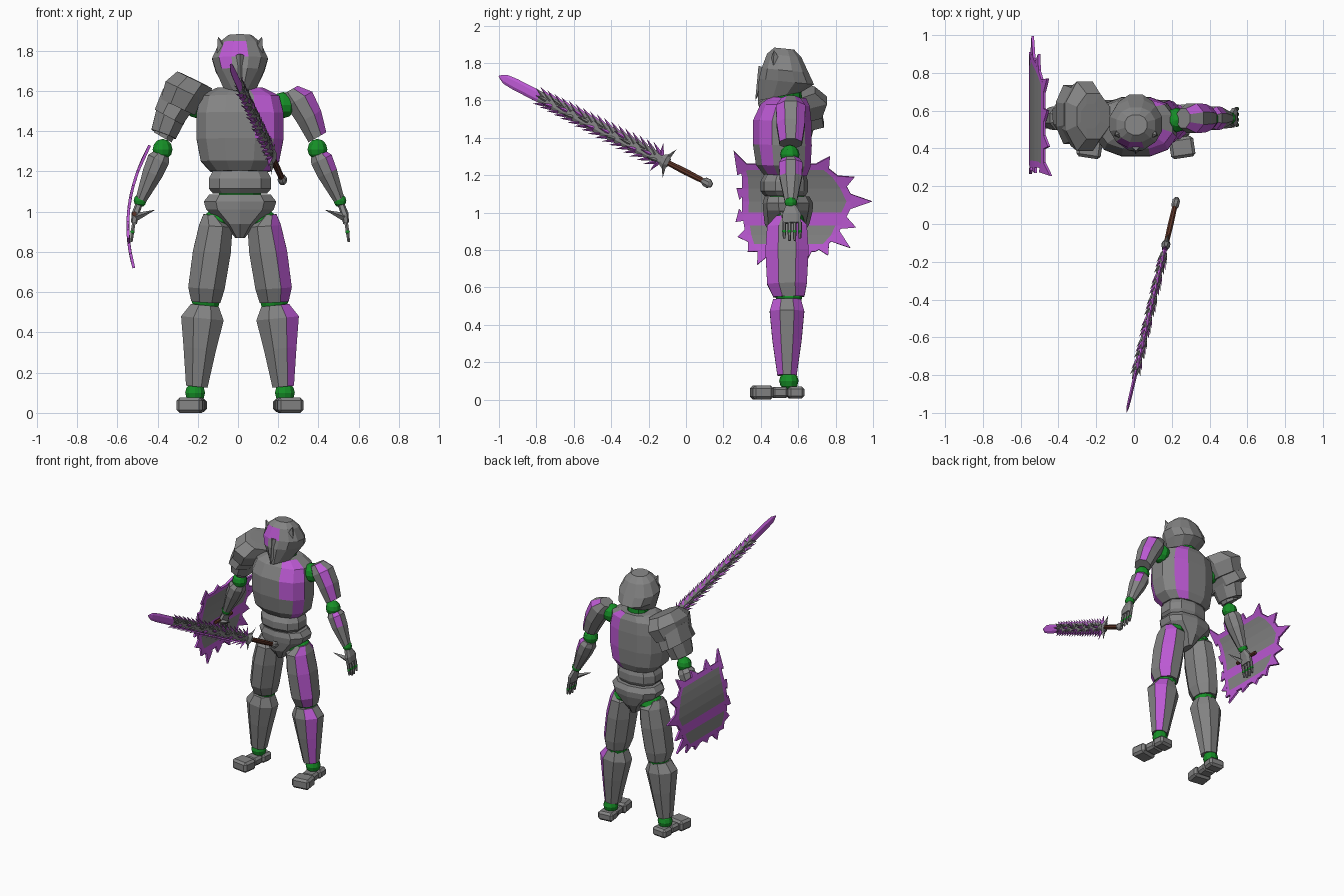
import bpy, bmesh
from math import cos, sin, radians, pi
from mathutils import Vector, Matrix

if "Cube" in bpy.data.objects:
    bpy.data.objects.remove(bpy.data.objects["Cube"])


def material(name, rgb):
    m = bpy.data.materials.new(name)
    m.use_nodes = True
    m.diffuse_color = (*rgb, 1)
    m.node_tree.nodes["Principled BSDF"].inputs["Base Color"].default_value = (*rgb, 1)
    return m


GRAY = material("steel gray", (0.23, 0.23, 0.23))
PURPLE = material("orchid purple", (0.5, 0.1, 0.65))
GREEN = material("joint green", (0.008, 0.28, 0.02))
BROWN = material("grip brown", (0.11, 0.035, 0.02))


def finish(name, bm, mats):
    bmesh.ops.recalc_face_normals(bm, faces=bm.faces)
    me = bpy.data.meshes.new(name)
    bm.to_mesh(me)
    bm.free()
    for m in mats:
        me.materials.append(m)
    ob = bpy.data.objects.new(name, me)
    bpy.context.collection.objects.link(ob)
    return ob


def loft(name, rings, mats=(GRAY,), n=8, hint=(0, 1, 0), power=1, rule=None):
    """Skin rings (x, y, z, width radius, depth radius); rule picks accent faces."""
    bm = bmesh.new()
    t = (Vector(rings[-1][:3]) - Vector(rings[0][:3])).normalized()
    v = Vector(hint)
    v = (v - t * v.dot(t)).normalized()
    u = v.cross(t)
    soft = lambda c: abs(c) ** power * (1 if c > 0 else -1)
    loops = []
    for x, y, z, ru, rv in rings:
        angles = [2 * pi * (k + 0.5) / n for k in range(n)]
        loops.append([bm.verts.new(Vector((x, y, z)) + u * ru * soft(cos(a)) + v * rv * soft(sin(a)))
                      for a in angles])
    for a, b in zip(loops, loops[1:]):
        for k in range(n):
            j = (k + 1) % n
            f = bm.faces.new((a[k], a[j], b[j], b[k]))
            angle = (360 * (k + 1) / n + 180) % 360 - 180
            if rule and rule(round(angle), f.calc_center_median().z):
                f.material_index = 1
    bm.faces.new(loops[0])
    bm.faces.new(loops[-1])
    return finish(name, bm, mats)


def ball(name, centre, r, stretch=(1, 1, 1)):
    bm = bmesh.new()
    bmesh.ops.create_uvsphere(bm, u_segments=10, v_segments=6, radius=r)
    bmesh.ops.transform(bm, verts=bm.verts, matrix=Matrix.Translation(centre) @ Matrix.Diagonal((*stretch, 1)))
    return finish(name, bm, (GREEN,))


def block(name, centre, size, turn=0):
    bm = bmesh.new()
    bmesh.ops.create_cube(bm, size=1)
    bmesh.ops.transform(bm, verts=bm.verts, matrix=Matrix.Translation(centre)
                        @ Matrix.Rotation(turn, 4, "Z") @ Matrix.Diagonal((*size, 1)))
    bmesh.ops.bevel(bm, geom=bm.edges[:], offset=0.015, segments=1, affect="EDGES")
    return finish(name, bm, (GRAY,))


def spikes(name, items, mats=(GRAY,)):
    """Four-sided thorns given as (base, tip, radius, material index)."""
    bm = bmesh.new()
    for base, tip, r, index in items:
        base, tip = Vector(base), Vector(tip)
        d = tip - base
        m = Matrix.Translation((base + tip) / 2) @ d.to_track_quat("Z", "Y").to_matrix().to_4x4()
        before = set(bm.faces)
        bmesh.ops.create_cone(bm, cap_ends=True, segments=4, radius1=r, radius2=0, depth=d.length, matrix=m)
        for f in set(bm.faces) - before:
            f.material_index = index
    return finish(name, bm, mats)


MID = 0.01
stripe = lambda a, z: abs(a) == 45
TWO = (GRAY, PURPLE)

# Head: hooded helmet whose rim drops toward the chin
head = loft("helmet", [(MID, .50, 1.63, .085, .12), (MID, .537, 1.70, .125, .153), (MID, .53, 1.76, .143, .13),
                       (MID, .525, 1.84, .105, .095), (MID, .525, 1.877, .06, .055)], TWO, 12, power=.9,
            rule=lambda a, z: a == -120 and 1.7 < z < 1.85 or a == -90 and 1.78 < z < 1.85)
for vert in head.data.vertices:
    if vert.co.z < 1.66:
        vert.co.z += (vert.co.y - .53) * .3
        vert.co.x = MID + (vert.co.x - MID) * (.55 if vert.co.y < .43 else 1)
spikes("helmet_ears", [((MID + s * .085, .48, 1.80), (MID + s * .11, .47, 1.87), .035, 0) for s in (1, -1)])
spikes("helmet_muzzle", [((MID, .43, 1.77), (MID, .37, 1.60), .045, 0)])
loft("neck", [(MID, .55, 1.55, .08, .075), (MID, .55, 1.68, .07, .065)], (GREEN,), 10)

# Torso, waist and hips
loft("chest_armor", [(MID, .53, 1.20, .15, .12), (MID, .52, 1.25, .20, .15), (MID, .515, 1.36, .222, .162),
                     (MID, .515, 1.49, .222, .16), (MID, .53, 1.575, .20, .135), (MID, .545, 1.615, .12, .10)],
     TWO, 12, power=.8, rule=lambda a, z: a in (-30, 60) or a == -60 and z > 1.35)
loft("abdomen", [(MID, .54, 1.03, .11, .09), (MID, .54, 1.23, .11, .09)], (GREEN,), 10)
loft("waist_plate", [(MID, .53, 1.09, .14, .11), (MID, .525, 1.115, .162, .128), (MID, .525, 1.165, .162, .128),
                     (MID, .53, 1.205, .14, .11)], n=10, power=.85)
loft("hip_armor", [(MID, .54, .87, .025, .08), (MID, .54, .94, .085, .12), (MID, .545, 1.01, .175, .132),
                   (MID, .545, 1.05, .188, .135), (MID, .54, 1.085, .16, .12)], n=10, power=.85)

for s, side in ((1, "left"), (-1, "right")):
    X = lambda d: MID + s * d
    mats, rule = (TWO, stripe) if s > 0 else ((GRAY,), None)

    # Leg
    ball(side + "_hip_joint", (X(.105), .55, .95), .085, (1, 1, .8))
    loft(side + "_thigh", [(X(.17), .55, .55, .078, .09), (X(.167), .54, .62, .098, .115),
                           (X(.14), .54, .80, .102, .125), (X(.12), .54, .93, .09, .115),
                           (X(.145), .54, .985, .04, .06)], mats, rule=rule)
    ball(side + "_knee_joint", (X(.17), .55, .55), .072)
    loft(side + "_shin", [(X(.215), .54, .13, .058, .056), (X(.2), .54, .32, .088, .085),
                          (X(.187), .54, .47, .115, .10), (X(.175), .54, .535, .075, .08)], mats, rule=rule)
    ball(side + "_ankle_joint", (X(.223), .55, .10), .052)
    block(side + "_heel", (X(.225), .585, .038), (.115, .09, .065), s * .1)
    block(side + "_midfoot", (X(.232), .50, .038), (.10, .09, .06), s * .12)
    block(side + "_toe", (X(.245), .405, .038), (.13, .11, .075), s * .15)

    # Arm
    ball(side + "_shoulder_joint", (X(.215), .55, 1.53), .065)
    loft(side + "_upper_arm", [(X(.385), .56, 1.37, .055, .065), (X(.345), .56, 1.47, .072, .082),
                               (X(.295), .56, 1.56, .08, .085), (X(.25), .56, 1.605, .045, .055)], mats, rule=rule)
    ball(side + "_elbow_joint", (X(.385), .555, 1.31), .052)
    loft(side + "_forearm", [(X(.492), .56, 1.06, .03, .035), (X(.435), .56, 1.19, .055, .065),
                             (X(.405), .56, 1.26, .06, .068), (X(.39), .56, 1.285, .045, .05)], mats,
         rule=(lambda a, z: abs(a) == 45 and z > 1.15) if s > 0 else None)
    ball(side + "_wrist_joint", (X(.497), .56, 1.055), .033)

    # Hand
    loft(side + "_palm", [(X(.527), .565, .945, .016, .05), (X(.52), .565, .99, .02, .052),
                          (X(.503), .56, 1.035, .018, .03)], power=.7)
    for k in range(4):
        y = .525 + k * .028
        drop = .012 if k in (0, 3) else 0
        loft(f"{side}_finger_{k + 1}", [(X(.54), y, .85 + drop, .007, .007), (X(.535), y, .90, .010, .010),
                                        (X(.527), y, .95, .010, .010)], n=6)
        ball(f"{side}_knuckle_{k + 1}", (X(.535), y, .90), .0115)
    spikes(side + "_thumb", [((X(.515), .53, .975), (X(.42), .50, 1.01), .02, 0)])

# Oversized layered right pauldron
loft("pauldron_collar", [(-.30, .57, 1.52, .10, .17), (-.26, .57, 1.60, .12, .20), (-.215, .57, 1.655, .105, .13),
                         (-.23, .57, 1.665, .06, .07)], hint=(0, 1, 0))
loft("pauldron_middle", [(-.345, .58, 1.47, .085, .17), (-.29, .58, 1.57, .10, .15)])
loft("pauldron_lower", [(-.37, .57, 1.385, .07, .10), (-.33, .575, 1.49, .085, .125)])

# Shield: a plate bowed outward, with stripes and thorns on its rim
bow = lambda y, z: Vector((-.548 + .68 * (z - .93) ** 2, y, z))
rows = [(.79, .37, .69), (.83, .34, .76), (.88, .32, .81), (.93, .31, .835), (1.0, .30, .87), (1.06, .30, .90),
        (1.13, .30, .865), (1.19, .30, .82), (1.23, .29, .77), (1.26, .28, .74)]
cuts = [0, .06, .2, .4, .6, .8, .93, 1]
bm = bmesh.new()
grid = [[bm.verts.new(bow(a + (b - a) * c, z)) for c in cuts] for z, a, b in rows]
for i in range(len(rows) - 1):
    for k in range(len(cuts) - 1):
        f = bm.faces.new((grid[i][k], grid[i][k + 1], grid[i + 1][k + 1], grid[i + 1][k]))
        f.material_index = int(k in (0, 6) or i in (0, 3, 8))
thorns = [(.31, 1.22, .255, 1.33), (.31, 1.10, .27, 1.13), (.31, .99, .265, .95), (.33, .88, .275, .87),
          (.36, .82, .33, .79), (.42, .80, .38, .72), (.53, .80, .51, .75), (.64, .80, .65, .75),
          (.73, .83, .76, .77), (.79, .88, .88, .81), (.835, .95, .91, .92), (.88, 1.06, .995, 1.06),
          (.83, 1.16, .90, 1.19), (.73, 1.24, .77, 1.30), (.58, 1.25, .60, 1.30), (.43, 1.25, .41, 1.31)]
for y, z, ty, tz in thorns:
    d = Vector((ty - y, tz - z)).normalized() * .04
    f = bm.faces.new([bm.verts.new(bow(*p)) for p in ((y - d.y, z + d.x), (y + d.y, z - d.x), (ty, tz))])
    f.material_index = 1
shield = finish("shield", bm, TWO)
solid = shield.modifiers.new("thickness", "SOLIDIFY")
solid.thickness, solid.offset = .014, 0
loft("shield_handle", [(-.515, .47, .99, .013, .013), (-.515, .66, .99, .013, .013)], (BROWN,), 6, hint=(0, 0, 1))

# Sword, built along its own x axis and then placed
start, end = Vector((.225, .13, 1.15)), Vector((-.04, -1.0, 1.73))
length = (end - start).length
d = (end - start).normalized()
u = Vector((0, 0, 1)).cross(d).normalized()
frame = Matrix((d, u, d.cross(u))).transposed().to_4x4()
frame.translation = start
along = lambda pts: [(x, 0, 0, a, b) for x, a, b in pts]
up = (0, 0, 1)
sword = [
    loft("sword_pommel", along([(-.01, .01, .012), (.01, .022, .027), (.035, .022, .025), (.05, .014, .014)]), hint=up),
    loft("sword_grip", along([(.04, .014, .015), (.15, .016, .018), (.27, .014, .015)]), (BROWN,), hint=up),
    loft("sword_guard", along([(.255, .015, .025), (.275, .025, .045), (.30, .015, .03)]), hint=up),
    loft("sword_blade", along([(.28, .013, .03), (.6, .013, .037), (1.06, .01, .03)]), n=6, hint=up),
    loft("sword_tip", along([(1.05, .011, .031), (1.20, .010, .031), (1.26, .008, .026), (length, .001, .004)]),
         (PURPLE,), n=6, hint=up)]
teeth = []
for s in (1, -1):
    teeth.append(((.275, 0, s * .02), (.25, 0, s * .085), .014, 0))
    teeth.append(((.31, 0, s * .02), (.33, 0, s * .085), .014, 1))
    for k in range(17):
        x = .32 + k * .043
        reach = .066 - .001 * k
        teeth.append(((x, 0, s * .024), (x + .06, s * .006, s * reach), .013, 1))
        teeth.append(((x + .02, s * .006, s * .012), (x + .075, s * .012, s * (reach - .016)), .013, 0))
        teeth.append(((x, s * .005, (k % 3 - 1) * .014), (x + .06, s * .028, (k % 3 - 1) * .024), .012, k % 2))
sword.append(spikes("sword_thorns", teeth, TWO))
for part in sword:
    part.matrix_world = frame
